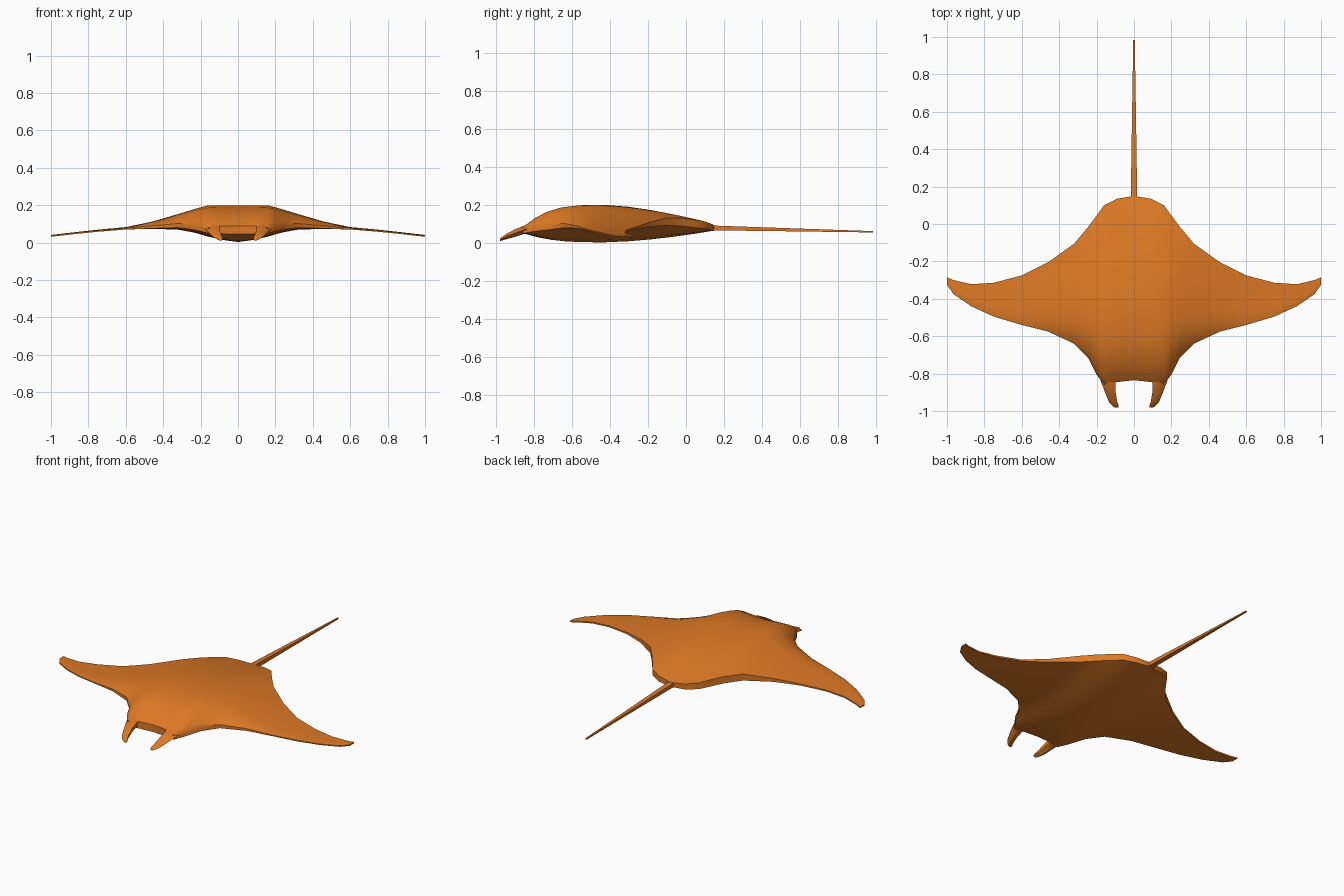
import bpy, bmesh, math

skin = bpy.data.materials.new("orange skin")
skin.diffuse_color = (0.72, 0.19, 0.018, 1)


def loft(name, rings, mirror=False, open_start=False, angle=40):
    """Skin a row of equal rings, cap the ends, and optionally mirror in x."""
    bm = bmesh.new()
    rows = [[bm.verts.new(p) for p in ring] for ring in rings]
    n = len(rows[0])
    for a, b in zip(rows, rows[1:]):
        for i in range(n):
            j = (i + 1) % n
            bm.faces.new((a[i], a[j], b[j], b[i]))
    if not open_start:
        bm.faces.new(rows[0][::-1])
    bm.faces.new(rows[-1])
    bmesh.ops.recalc_face_normals(bm, faces=bm.faces)
    me = bpy.data.meshes.new(name)
    bm.to_mesh(me)
    bm.free()
    me.materials.append(skin)
    ob = bpy.data.objects.new(name, me)
    bpy.context.collection.objects.link(ob)
    if mirror:
        ob.modifiers.new("mirror", 'MIRROR')
    bpy.ops.object.select_all(action='DESELECT')
    bpy.context.view_layer.objects.active = ob
    ob.select_set(True)
    bpy.ops.object.shade_smooth_by_angle(angle=math.radians(angle))
    return ob


# Body and wings: x, front y, back y, front z (top, bottom),
# crown z, belly z, back rim z (top, bottom)
stations = [
    (0.00, -0.835, 0.150, 0.090, 0.045, 0.200, 0.003, 0.092, 0.065),
    (0.09, -0.845, 0.135, 0.090, 0.047, 0.200, 0.015, 0.100, 0.066),
    (0.16, -0.860, 0.100, 0.080, 0.050, 0.199, 0.032, 0.113, 0.074),
    (0.20, -0.805, 0.045, 0.090, 0.060, 0.189, 0.044, 0.122, 0.080),
    (0.245, -0.715, -0.015, 0.098, 0.070, 0.176, 0.056, 0.130, 0.088),
    (0.32, -0.640, -0.105, 0.102, 0.080, 0.153, 0.069, 0.132, 0.092),
    (0.46, -0.575, -0.205, 0.090, 0.076, 0.112, 0.074, 0.104, 0.083),
    (0.60, -0.540, -0.275, 0.077, 0.070, 0.083, 0.070, 0.080, 0.070),
    (0.75, -0.495, -0.314, 0.065, 0.058, 0.069, 0.058, 0.067, 0.058),
    (0.87, -0.440, -0.322, 0.053, 0.046, 0.056, 0.046, 0.055, 0.046),
    (0.965, -0.375, -0.300, 0.042, 0.035, 0.045, 0.036, 0.044, 0.036),
    (1.00, -0.325, -0.285, 0.039, 0.032, 0.041, 0.033, 0.040, 0.033),
]
chord = [0, 0.03, 0.07, 0.13, 0.21, 0.31, 0.42, 0.54, 0.66, 0.78, 0.9, 1]


def bulge(t, front, mid, back, peak=0.4):
    if t < peak:
        return mid + (front - mid) * (1 - t / peak) ** 3
    return mid + (back - mid) * ((t - peak) / (1 - peak)) ** 1.65


rings = []
for x, yf, yb, ft, fb, crown, belly, bt, bb in stations:
    top = [(x, yf + (yb - yf) * t, bulge(t, ft, crown, bt)) for t in chord]
    low = [(x, yf + (yb - yf) * t, bulge(t, fb, belly, bb)) for t in chord]
    rings.append(top + low[::-1])
loft("body_and_wings", rings, mirror=True, open_start=True)

# Head fins: y, inner x, outer x, bottom z, top z
fin = [
    (-0.80, 0.100, 0.190, 0.058, 0.105),
    (-0.85, 0.098, 0.174, 0.048, 0.092),
    (-0.90, 0.098, 0.155, 0.032, 0.072),
    (-0.95, 0.090, 0.135, 0.018, 0.045),
    (-0.97, 0.082, 0.118, 0.012, 0.030),
    (-0.98, 0.082, 0.105, 0.010, 0.022),
]
loft("head_fins", [[(a, y, lo + 0.3 * (hi - lo)), (a, y, hi - 0.004),
                    ((a + b) / 2, y, hi), (b, y, (lo + hi) / 2),
                    ((a + b) / 2, y, lo)] for y, a, b, lo, hi in fin],
     mirror=True, angle=50)

# Tail: y, half width, bottom z, top z
tail = [(0.10, 0.019, 0.068, 0.096), (0.15, 0.017, 0.066, 0.091),
        (0.55, 0.011, 0.061, 0.077), (0.985, 0.004, 0.055, 0.062)]
loft("tail", [[(-w, y, lo), (w, y, lo), (w, y, hi), (-w, y, hi)]
              for y, w, lo, hi in tail], angle=30)
